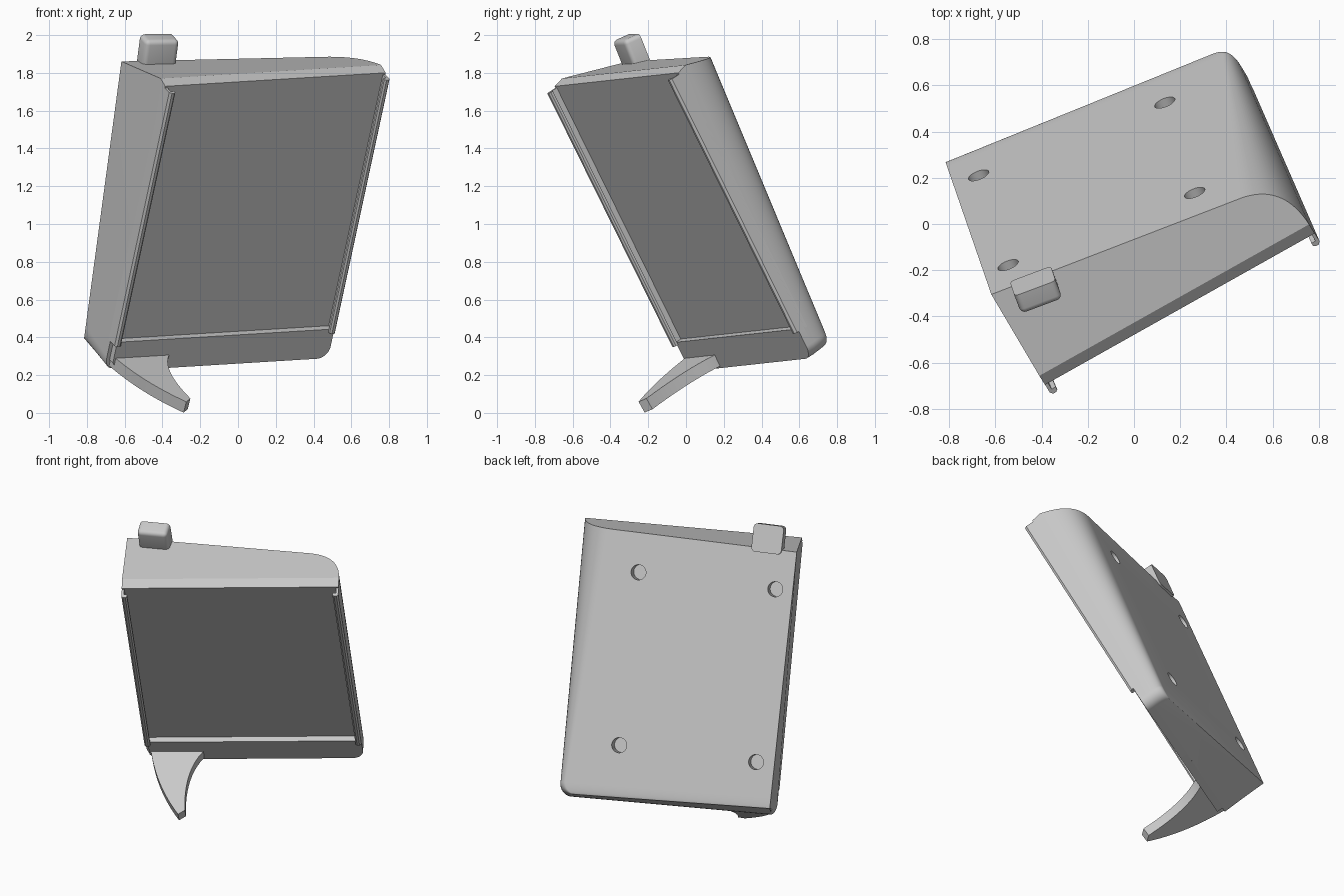
import bpy, bmesh, math
from mathutils import Vector, Matrix

cube = bpy.data.objects.get("Cube")
if cube:
    bpy.data.objects.remove(cube, do_unlink=True)

grey = bpy.data.materials.new("plain_grey")
grey.use_nodes = True
colour = (0.58, 0.58, 0.58, 1)
grey.diffuse_color = colour
grey.node_tree.nodes["Principled BSDF"].inputs["Base Color"].default_value = colour


def frame(origin, across, up):
    """Tilted frame: x across, y to the back, z up along the panel."""
    x = Vector(across).normalized()
    z = Vector(up)
    z = (z - x * z.dot(x)).normalized()
    m = Matrix((x, z.cross(x), z)).transposed().to_4x4()
    return Matrix.Translation(origin) @ m


FRONT = frame((0.055, -0.04, 1.1), (1.14, 0.64, 0.07), (0.27, -0.66, 1.32))
BACK = frame((-0.62, -0.30, 1.86), (1.12, 0.42, 0.02), (0.19, -0.58, 1.47))


def finish(name, bm, matrix):
    bmesh.ops.recalc_face_normals(bm, faces=bm.faces)
    mesh = bpy.data.meshes.new(name)
    bm.to_mesh(mesh)
    bm.free()
    mesh.materials.append(grey)
    ob = bpy.data.objects.new(name, mesh)
    ob.matrix_world = matrix
    bpy.context.collection.objects.link(ob)
    return ob


def activate(ob):
    bpy.ops.object.select_all(action='DESELECT')
    ob.select_set(True)
    bpy.context.view_layer.objects.active = ob


def smooth(ob):
    activate(ob)
    bpy.ops.object.shade_smooth_by_angle(angle=math.radians(20))


def prism(name, points, axis, low, high, matrix=FRONT):
    """Extrude a flat outline along y or z."""
    bm = bmesh.new()

    def place(p, h):
        return (p[0], p[1], h) if axis == 'z' else (p[0], h, p[1])
    ends = [[bm.verts.new(place(p, h)) for p in points] for h in (low, high)]
    for end in ends:
        bm.faces.new(end)
    n = len(points)
    for i in range(n):
        j = (i + 1) % n
        bm.faces.new((ends[0][i], ends[0][j], ends[1][j], ends[1][i]))
    return finish(name, bm, matrix)


def curve(a, b, c, n=12):
    a, b, c = Vector(a), Vector(b), Vector(c)
    return [a * (1 - t) ** 2 + b * 2 * t * (1 - t) + c * t * t
            for t in (i / n for i in range(n + 1))]


# Wedge body, lofted from the rounded bottom corner to the top
HALF, RADIUS, TOP, BOTTOM = 0.67, 0.07, 0.755, -0.94
corner = [(RADIUS * (1 - math.sin(a)), RADIUS * (1 - math.cos(a)))
          for a in (math.pi / 2 * i / 10 for i in range(11))]
sections = [(dv / (TOP - BOTTOM), du) for du, dv in corner] + [(1, 0)]
bm = bmesh.new()
rings = []
for t, inset in sections:
    def mix(a, b):
        return a + (b - a) * t
    rim = mix(0.02, 0.06)
    right = curve((mix(0.635, 0.47), mix(0.112, 0.3)),
                  (mix(0.67, 0.66), mix(0.107, 0.27)), (HALF, rim), 20)
    side = inset * 0.5 - HALF
    outline = [(side, 0), (side, rim), (mix(-0.645, -0.674), mix(0.295, 0.463))]
    outline += [(p.x - inset, p.y) for p in right] + [(HALF - inset, 0)]
    rings.append([bm.verts.new((u, b, mix(BOTTOM + 0.07 * b,
                                          TOP + min(0.25 * b, 0.015 - 0.28 * (b - 0.06)))))
                  for u, b in outline])
for low, high in zip(rings, rings[1:]):
    n = len(low)
    for i in range(n):
        j = (i + 1) % n
        bm.faces.new((low[i], low[j], high[j], high[i]))
for ring in (rings[0], rings[-1]):
    bm.faces.new((ring[0], ring[1], ring[-2], ring[-1]))
    bm.faces.new(ring[1:-1])
body = finish("wedge_body", bm, FRONT)

# Four blind screw holes in the back
for x in (0.11, 0.975):
    for z in (-0.24, -1.31):
        bm = bmesh.new()
        bmesh.ops.create_cone(bm, cap_ends=True, segments=32, radius1=0.047, radius2=0.047,
                              depth=0.14, matrix=Matrix.Translation((x, 0, z))
                              @ Matrix.Rotation(math.pi / 2, 4, 'X'))
        cutter = finish("hole_cutter", bm, BACK)
        cutter.hide_render = True
        mod = body.modifiers.new("hole", 'BOOLEAN')
        mod.operation, mod.solver, mod.object = 'DIFFERENCE', 'EXACT', cutter
        bpy.context.view_layer.update()
        activate(body)
        bpy.ops.object.modifier_apply(modifier=mod.name)
        bpy.data.objects.remove(cutter, do_unlink=True)
smooth(body)

# Chin below the panel, rounded at one corner
chin = [(-0.65, -0.765), (-0.65, -0.89), (-0.60, BOTTOM)]
chin += [(HALF - du, BOTTOM + dv) for du, dv in corner] + [(HALF, -0.765)]
smooth(prism("chin", chin, 'y', -0.038, 0.01))

# Side rails with a thin inward lip
for name, side in (("right_rail", -1), ("left_rail", 1)):
    rail = [(0.655, 0.02), (0.655, -0.04), (0.635, -0.04), (0.635, -0.055),
            (0.645, -0.063), (0.66, -0.063), (0.67, -0.05), (0.67, 0.02)]
    prism(name, [(side * u, b) for u, b in rail], 'z', -0.78, 0.745)

# Curved claw foot reaching forward and slightly down from the bottom
claw = [(-0.635, 0.2)]
claw += curve((-0.645, 0), (-0.60, -0.28), (-0.445, -0.50))
claw += curve((-0.405, -0.47), (-0.43, -0.16), (-0.30, -0.02))
claw += [(-0.30, 0.05)]
tilt = Matrix.Translation((0, 0, -0.89)) @ Matrix.Rotation(0.055, 4, 'X')
smooth(prism("claw_foot", claw, 'z', -0.037, 0.03, FRONT @ tilt))

# Tab standing on the back top edge, flat behind and rounded elsewhere
bm = bmesh.new()
bmesh.ops.create_cube(bm, size=1, matrix=Matrix.Translation((0.19, -0.037, 0.0625))
                      @ Matrix.Diagonal((0.19, 0.095, 0.175, 1)))
rounded = [e for e in bm.edges if min(v.co.y for v in e.verts) < 0]
bmesh.ops.bevel(bm, geom=rounded, offset=0.025, segments=5, profile=0.5, affect='EDGES')
smooth(finish("top_tab", bm, BACK))
